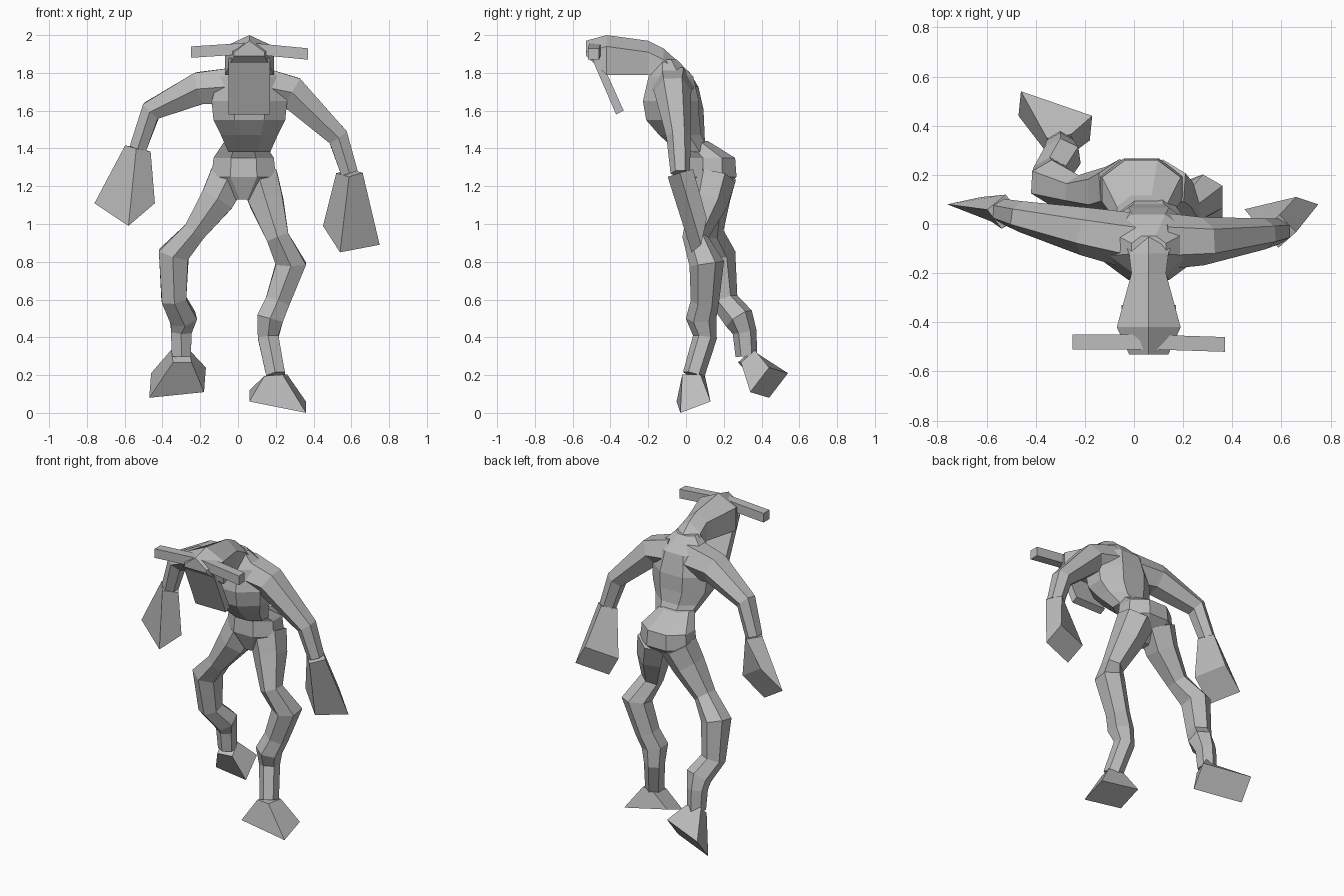
import bpy, bmesh
from math import cos, sin, pi
from mathutils import Vector

if "Cube" in bpy.data.objects:
    bpy.data.objects.remove(bpy.data.objects["Cube"], do_unlink=True)

grey = bpy.data.materials.new("plain_grey")
grey.use_nodes = True
tone = (.5, .5, .5, 1)
grey.diffuse_color = tone
grey.node_tree.nodes["Principled BSDF"].inputs["Base Color"].default_value = tone


def skin(name, loops):
    """Join equal-length point loops into a closed faceted solid."""
    bm = bmesh.new()
    rows = [[bm.verts.new(point) for point in loop] for loop in loops]
    count = len(rows[0])
    for low, high in zip(rows, rows[1:]):
        for i in range(count):
            j = (i + 1) % count
            bm.faces.new((low[i], low[j], high[j], high[i]))
    bm.faces.new(rows[0])
    bm.faces.new(rows[-1])
    bmesh.ops.recalc_face_normals(bm, faces=bm.faces)
    mesh = bpy.data.meshes.new(name)
    bm.to_mesh(mesh)
    bm.free()
    mesh.materials.append(grey)
    bpy.context.collection.objects.link(bpy.data.objects.new(name, mesh))


def ring(centre, wide, deep, sides):
    """Regular loop whose flats touch the wide and deep half extents."""
    stretch = 1 / cos(pi / sides)
    turns = [pi * (2 * i + 1) / sides for i in range(sides)]
    return [centre + (wide * cos(t) + deep * sin(t)) * stretch for t in turns]


def trunk(name, centre_x, sections, flatness):
    """Stack of level eight-sided sections given as y, z and half width."""
    skin(name, [ring(Vector((centre_x, y, z)), Vector((half, 0, 0)),
                     Vector((0, half * flatness, 0)), 8)
                for y, z, half in sections])


def limb(name, path, radii):
    """Six-sided tube whose sections stand square to the path."""
    points = [Vector(point) for point in path]
    loops = []
    for k, (point, radius) in enumerate(zip(points, radii)):
        before = points[max(k - 1, 0)]
        after = points[min(k + 1, len(points) - 1)]
        along = (after - before).normalized()
        wide = Vector((0, 1, 0)).cross(along).normalized()
        deep = along.cross(wide)
        loops.append(ring(point, wide * radius, deep * radius, 6))
    skin(name, loops)


def paddle(name, joint, centre, first, second, radius=.07):
    """Four-sided flare from a joint to an end set by its two half diagonals."""
    joint, centre, first, second = map(Vector, (joint, centre, first, second))
    along = (centre - joint).normalized()
    across = (first - along * first.dot(along)).normalized() * radius
    deep = along.cross(across)
    if deep.dot(second) < 0:
        deep.negate()
    skin(name, [[middle + a, middle + b, middle - a, middle - b]
                for middle, a, b in ((joint, across, deep), (centre, first, second))])


# Body
mid_x = .06
trunk("torso", mid_x, [(.04, 1.38, .11), (-.03, 1.47, .15), (-.07, 1.55, .19),
                       (-.08, 1.65, .2), (-.08, 1.78, .16), (-.1, 1.87, .07)], .74)
trunk("pelvis", mid_x / 2, [(.1, 1.13, .05), (.14, 1.25, .17),
                            (.14, 1.35, .16), (.04, 1.44, .1)], .75)

# Arms and hands
arm_radii = (.1, .085, .055, .045)
left_arm = [(.12, -.07, 1.73), (.28, -.07, 1.7), (.53, -.04, 1.46), (.59, -.03, 1.27)]
right_arm = [(0, -.07, 1.73), (-.2, -.03, 1.72), (-.46, .03, 1.6), (-.53, .05, 1.4)]
limb("left_arm", left_arm, arm_radii)
limb("right_arm", right_arm, arm_radii)
paddle("left_hand", left_arm[-1], (.6, .07, .94), (.15, .01, -.05), (.06, .04, .09))
paddle("right_hand", right_arm[-1], (-.6, .06, 1.11), (.16, -.02, 0), (-.02, .05, .12))

# Legs and feet
leg_radii = (.1, .09, .06, .08, .065, .07, .055, .05)
left_leg = [(.11, .15, 1.25), (.15, .12, 1.12), (.21, .05, .93), (.28, .11, .79),
            (.21, .1, .59), (.17, .08, .5), (.16, .1, .4), (.2, .04, .2)]
right_leg = [(-.05, .15, 1.25), (-.11, .13, 1.13), (-.23, .13, .96), (-.34, .17, .84),
             (-.34, .2, .6), (-.29, .28, .5), (-.3, .31, .43), (-.3, .32, .3)]
limb("left_leg", left_leg, leg_radii)
limb("right_leg", right_leg, leg_radii)
paddle("left_foot", left_leg[-1], (.21, .04, .06), (.15, .09, 0), (.15, -.07, -.06))
paddle("right_foot", right_leg[-1], (-.32, .44, .16), (-.14, .1, .05), (.15, 0, .08))

# Ridged head: each section is y, half width, peak height and thickness
sections = [(-.03, .12, 1.85, .12), (-.12, .08, 1.93, .16), (-.2, .07, 1.97, .18),
            (-.42, .13, 2, .21), (-.53, .08, 1.97, .08)]
loops = []
for y, half, peak, thick in sections:
    eave = peak - .06
    loops.append([(mid_x - half, y, peak - thick), (mid_x + half, y, peak - thick),
                  (mid_x + half, y, eave), (mid_x, y, peak), (mid_x - half, y, eave)])
skin("head", loops)

# Hanging face plate and the bar across the brow
plate = [(-.5, 1.88), (-.42, 1.8), (-.33, 1.6), (-.37, 1.58)]
skin("face_plate", [[(mid_x + side, y, z) for y, z in plate] for side in (-.11, .11)])
brow = Vector((mid_x, -.48, 1.93))
thin = Vector((0, .03, 0))
tall = Vector((0, 0, .03))
skin("brow_bar", [ring(brow + Vector(shift), thin, tall, 4)
                  for shift in ((-.31, 0, -.02), (0, 0, 0), (.31, -.01, -.03))])
